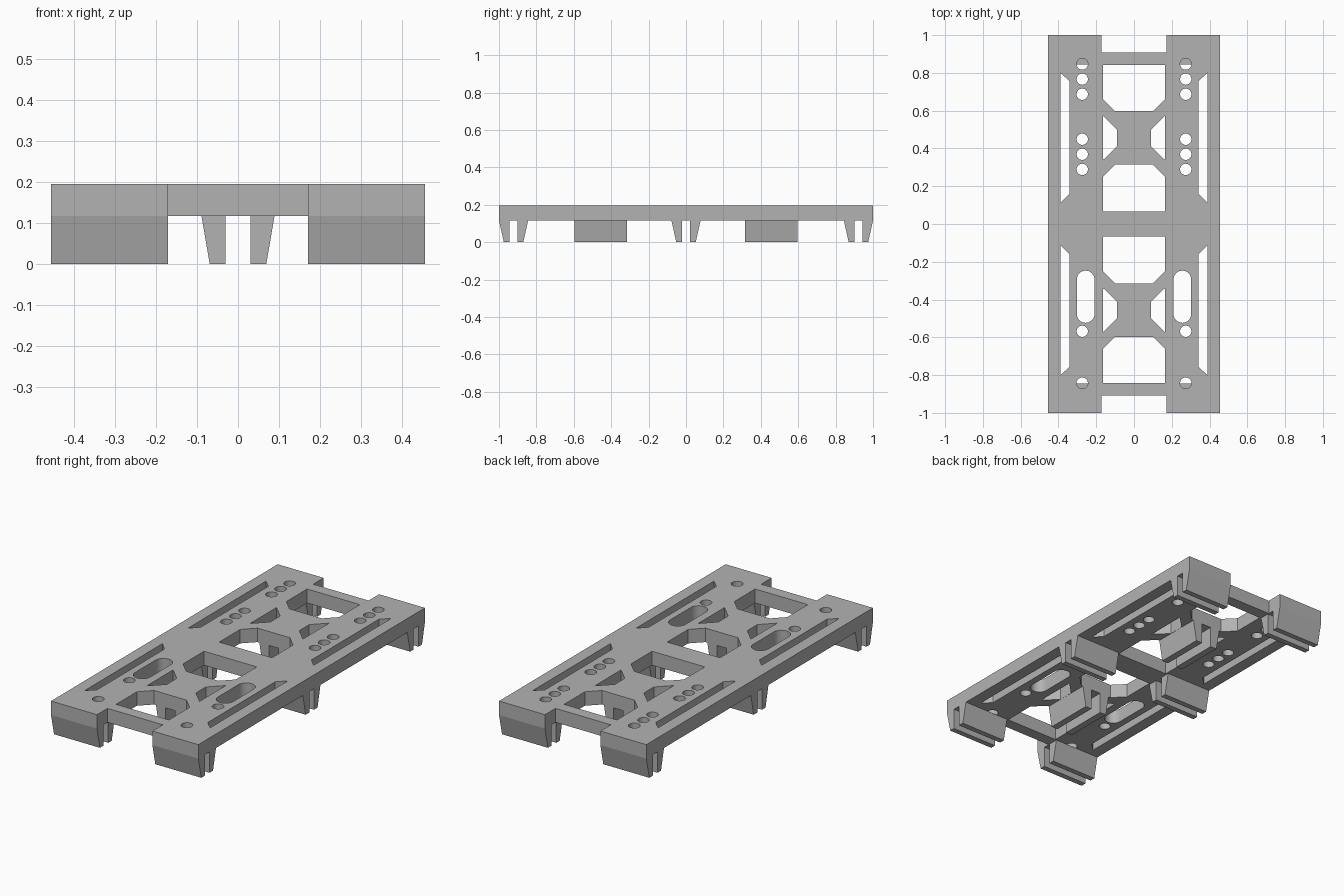
import bpy, math

cube = bpy.data.objects.get("Cube")
if cube:
    bpy.data.objects.remove(cube, do_unlink=True)

BASE, TOP = 0.117, 0.195

grey = bpy.data.materials.new("plain grey")
grey.use_nodes = True
colour = (0.45, 0.45, 0.45, 1)
grey.diffuse_color = colour
grey.node_tree.nodes["Principled BSDF"].inputs["Base Color"].default_value = colour


def flip(points, sx=1, sy=1):
    return [(x * sx, y * sy) for x, y in points]


def stadium(x, y0, y1, r, steps=16):
    """Outline of a round hole (y0 == y1) or a rounded slot."""
    pts = []
    for centre, start in ((y1, 0), (y0, math.pi)):
        for i in range(steps + 1):
            a = start + math.pi * i / steps
            pts.append((x + r * math.cos(a), centre + r * math.sin(a)))
    return pts


def extruded(name, outlines, depth):
    """Filled flat outlines (inner ones become holes) extruded to a mesh."""
    curve = bpy.data.curves.new(name, "CURVE")
    curve.dimensions = "2D"
    curve.fill_mode = "BOTH"
    curve.extrude = depth / 2
    for pts in outlines:
        spline = curve.splines.new("POLY")
        spline.points.add(len(pts) - 1)
        for p, (x, y) in zip(spline.points, pts):
            p.co = (x, y, 0, 1)
        spline.use_cyclic_u = True
    obj = bpy.data.objects.new(name, curve)
    bpy.context.collection.objects.link(obj)
    bpy.ops.object.select_all(action="DESELECT")
    obj.select_set(True)
    bpy.context.view_layer.objects.active = obj
    bpy.ops.object.convert(target="MESH")
    obj = bpy.context.view_layer.objects.active
    obj.data.materials.clear()
    obj.data.materials.append(grey)
    bpy.ops.object.shade_smooth_by_angle(angle=math.radians(30))
    return obj


# Plate outline with a notch at each end
W, N, E = 0.455, 0.171, 0.908
quarter = [(W, 1), (N, 1), (N, E)]
outline = (quarter + flip(quarter, -1)[::-1]
           + flip(quarter, -1, -1) + flip(quarter, 1, -1)[::-1])
cuts = [outline]

# Openings repeated in all four directions
end_window = [(-0.163, 0.843), (0.163, 0.843), (0.163, 0.66),
              (0.1, 0.597), (-0.1, 0.597), (-0.163, 0.66)]
mid_window = [(-0.163, 0.067), (0.163, 0.067), (0.163, 0.252),
              (0.1, 0.315), (-0.1, 0.315), (-0.163, 0.252)]
notch_window = [(0.163, 0.572), (0.163, 0.34), (0.09, 0.412), (0.09, 0.5)]
side_slot = [(0.388, 0.8), (0.388, 0.113), (0.342, 0.16), (0.342, 0.756)]
for sy in (1, -1):
    cuts += [flip(end_window, 1, sy), flip(mid_window, 1, sy)]
    for sx in (1, -1):
        cuts += [flip(notch_window, sx, sy), flip(side_slot, sx, sy)]

# Screw holes and rounded slots
for sx in (1, -1):
    for y in (0.847, 0.767, 0.687, 0.449, 0.369, 0.289, -0.568, -0.842):
        cuts.append(stadium(sx * 0.274, y, y, 0.03)[:-1])
    cuts.append(stadium(sx * 0.256, -0.476, -0.294, 0.047))

plate = extruded("plate", cuts, TOP - BASE)
plate.location.z = (TOP + BASE) / 2


def clip(name, x, y, length, gap, width, taper, turn):
    """Pair of tapered prongs under the plate, facing each other over a gap."""
    for side, label in ((1, "a"), (-1, "b")):
        prong = [(gap, 0), (width - taper, 0), (width, BASE), (gap, BASE)]
        obj = extruded(f"{name}_prong_{label}", [flip(prong, side)], length)
        obj.location = (x, y, 0)
        obj.rotation_euler = (math.pi / 2, 0, turn)


# Clips across the plate at both ends and the middle
for side, hand in ((1, "left"), (-1, "right")):
    for y, place in ((-0.922, "front"), (0, "middle"), (0.922, "back")):
        clip(f"{place}_{hand}_clip", side * (W + N) / 2, y,
             W - N, 0.021, 0.078, 0.026, math.pi / 2)

# Clips along the centre line
for y, place in ((-0.456, "front"), (0.456, "back")):
    clip(f"{place}_centre_clip", 0, y, 0.282, 0.03, 0.089, 0.02, 0)
